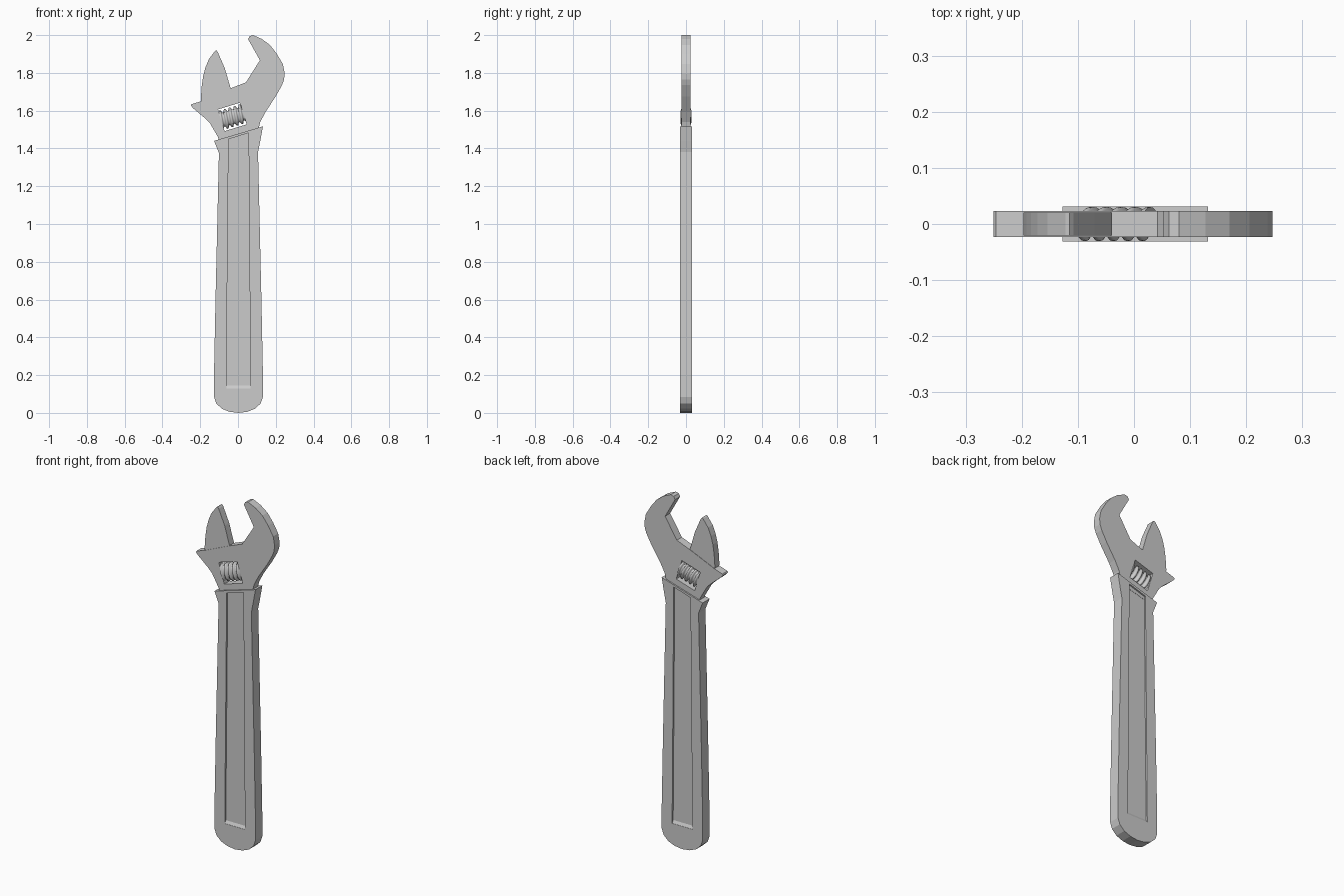
import bpy, bmesh, math
from mathutils import Matrix, Vector

if "Cube" in bpy.data.objects:
    bpy.data.objects.remove(bpy.data.objects["Cube"])


def plate(name, loops, y0, y1):
    """Flat plate from x-z outlines; extra outlines become through holes."""
    cu = bpy.data.curves.new(name + "_outline", 'CURVE')
    cu.dimensions = '2D'
    cu.fill_mode = 'BOTH'
    cu.extrude = (y1 - y0) / 2
    for pts in loops:
        s = cu.splines.new('POLY')
        s.points.add(len(pts) - 1)
        for p, (x, z) in zip(s.points, pts):
            p.co = (x, z, 0, 1)
        s.use_cyclic_u = True
    tmp = bpy.data.objects.new(name + "_tmp", cu)
    bpy.context.collection.objects.link(tmp)
    bpy.context.view_layer.update()
    dg = bpy.context.evaluated_depsgraph_get()
    me = bpy.data.meshes.new_from_object(tmp.evaluated_get(dg))
    bpy.data.objects.remove(tmp)
    bm = bmesh.new()
    bm.from_mesh(me)
    bmesh.ops.remove_doubles(bm, verts=bm.verts, dist=1e-5)
    bmesh.ops.transform(bm, verts=bm.verts,
                        matrix=Matrix.Translation((0, (y0 + y1) / 2, 0)) @ Matrix.Rotation(math.pi / 2, 4, 'X'))
    bmesh.ops.recalc_face_normals(bm, faces=bm.faces)
    for f in bm.faces:
        f.smooth = False
    bm.to_mesh(me)
    bm.free()
    me.name = name
    ob = bpy.data.objects.new(name, me)
    bpy.context.collection.objects.link(ob)
    return ob


def mesh_object(name, verts, faces):
    me = bpy.data.meshes.new(name)
    me.from_pydata(verts, [], faces)
    bm = bmesh.new()
    bm.from_mesh(me)
    bmesh.ops.recalc_face_normals(bm, faces=bm.faces)
    bm.to_mesh(me)
    bm.free()
    ob = bpy.data.objects.new(name, me)
    bpy.context.collection.objects.link(ob)
    return ob


# Handle grip: tapered, rounded bottom, flared slanted top, long recess
bottom = [(-0.127, 0.085), (-0.115, 0.05), (-0.085, 0.022), (-0.045, 0.006), (0.002, 0.0),
          (0.05, 0.006), (0.09, 0.022), (0.12, 0.05), (0.132, 0.085)]
grip = bottom + [(0.132, 0.2), (0.124, 0.6), (0.106, 1.38), (0.118, 1.44), (0.132, 1.517),
                 (-0.127, 1.44), (-0.101, 1.375), (-0.119, 0.6), (-0.127, 0.2)]
recess = [(-0.062, 0.13), (0.066, 0.13), (0.056, 1.482), (-0.05, 1.449)]
plate("handle_grip", [grip, recess], -0.031, 0.031)
floor = [(-0.066, 0.126), (0.07, 0.126), (0.06, 1.487), (-0.054, 1.453)]
plate("handle_web", [floor], -0.0215, 0.0215)

# Sloped lower ends of the recess on both faces
for name, s in (("front_recess_ramp", -1), ("back_recess_ramp", 1)):
    a, b, c = (0.128, s * 0.0305), (0.128, s * 0.021), (0.147, s * 0.021)
    vs = [(x, y, z) for x in (-0.062, 0.066) for z, y in (a, b, c)]
    mesh_object(name, vs, [(0, 1, 2), (5, 4, 3), (0, 3, 4, 1), (1, 4, 5, 2), (2, 5, 3, 0)])

# Fixed jaw head with the window for the adjusting screw
tilt = math.radians(17)
ax, up = Vector((math.cos(tilt), math.sin(tilt))), Vector((-math.sin(tilt), math.cos(tilt)))
mid = Vector((-0.03, 1.567))
window = [tuple(mid + ax * a + up * b) for a, b in
          ((-0.061, -0.06), (0.061, -0.06), (0.061, 0.06), (-0.061, 0.06))]
head = [(0.053, 1.979), (0.062, 1.995), (0.08, 2.0), (0.127, 1.979), (0.17, 1.947), (0.206, 1.9),
        (0.238, 1.846), (0.247, 1.798), (0.244, 1.765), (0.233, 1.735), (0.2, 1.676), (0.145, 1.592),
        (0.118, 1.54), (0.1, 1.47), (-0.095, 1.42), (-0.106, 1.46), (-0.148, 1.533),
        (-0.175, 1.56), (-0.238, 1.613), (-0.25, 1.628), (-0.246, 1.634), (-0.196, 1.65),
        (-0.042, 1.717), (0.042, 1.75), (0.116, 1.867)]
plate("fixed_jaw_head", [head, window], -0.0228, 0.0228)

# Sliding jaw, its root seated inside the head
jaw = [(-0.108, 1.912), (-0.115, 1.92), (-0.122, 1.916), (-0.154, 1.873), (-0.172, 1.83), (-0.184, 1.785),
       (-0.192, 1.73), (-0.197, 1.66), (-0.19, 1.635), (-0.045, 1.69), (-0.04, 1.722), (-0.07, 1.825)]
plate("sliding_jaw", [jaw], -0.0205, 0.0205)

# Adjusting screw: slightly flattened helical worm across the window
rings, segs, length, pitch = 56, 20, 0.124, 0.027
verts, faces = [], []
for i in range(rings + 1):
    t = (i / rings - 0.5) * length
    for j in range(segs):
        th = 2 * math.pi * j / segs
        r = 0.045 + 0.009 * max(-0.8, min(0.8, 1.3 * math.cos(2 * math.pi * t / pitch - th)))
        p = mid + ax * t + up * (r * math.cos(th))
        verts.append((p.x, 0.58 * r * math.sin(th), p.y))
for i in range(rings):
    for j in range(segs):
        k = (j + 1) % segs
        faces.append((i * segs + j, i * segs + k, (i + 1) * segs + k, (i + 1) * segs + j))
faces += [tuple(range(segs)), tuple(range(rings * segs, (rings + 1) * segs))]
screw = mesh_object("adjusting_screw", verts, faces)
bpy.context.view_layer.objects.active = screw
screw.select_set(True)
bpy.ops.object.shade_smooth_by_angle(angle=math.radians(40))
